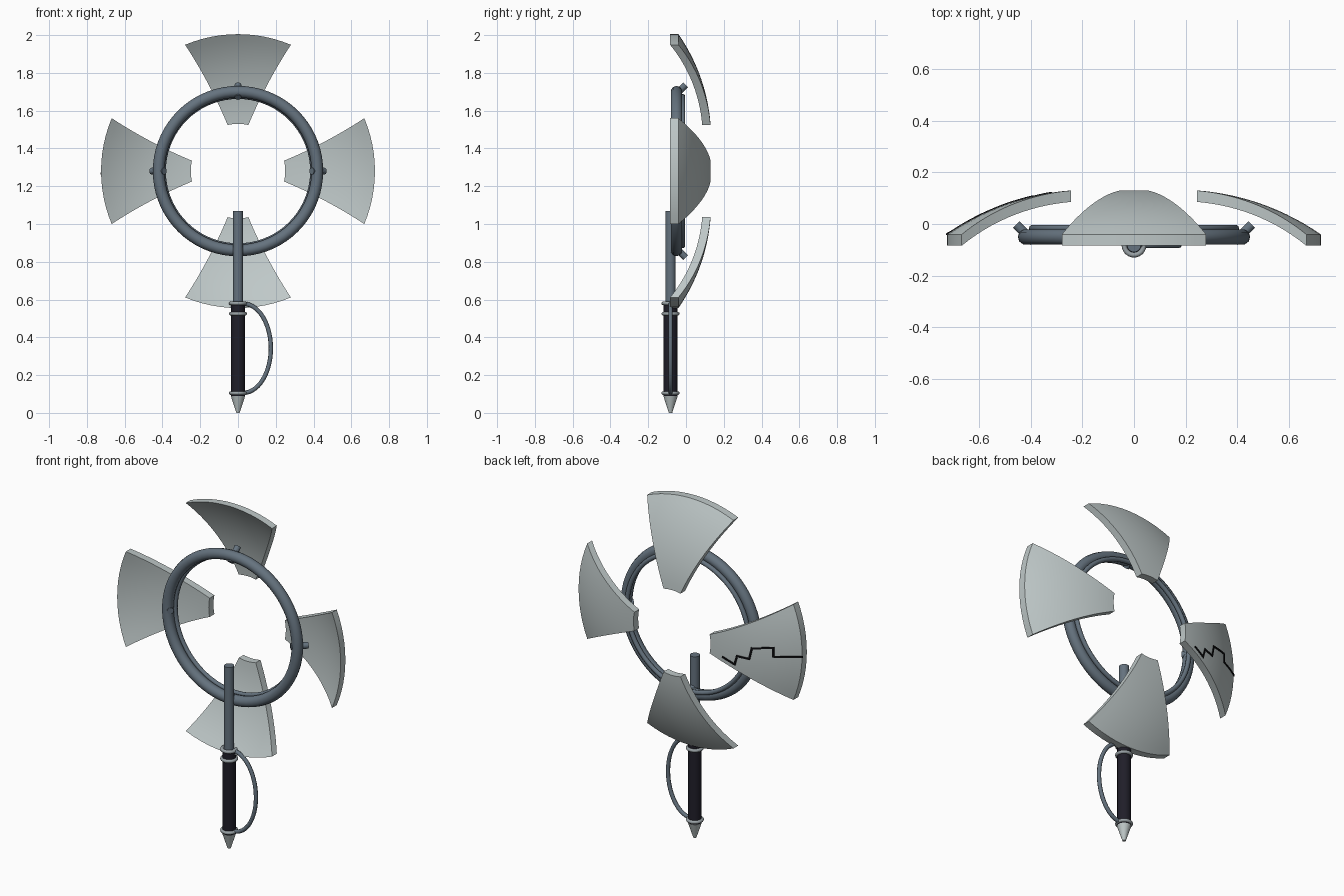
import bpy, bmesh, math
from mathutils import Vector

cube = bpy.data.objects.get("Cube")
if cube:
    bpy.data.objects.remove(cube, do_unlink=True)

HUB_Z = 1.28      # height of the ring centre
SHAFT_Y = -0.082  # depth of the shaft and grip axis


def material(name, rgb):
    m = bpy.data.materials.new(name)
    m.use_nodes = True
    m.diffuse_color = (*rgb, 1)
    bsdf = next(n for n in m.node_tree.nodes if n.type == 'BSDF_PRINCIPLED')
    bsdf.inputs["Base Color"].default_value = (*rgb, 1)
    return m


PALE = material("pale steel", (0.52, 0.58, 0.58))
SLATE = material("slate metal", (0.13, 0.17, 0.21))
GREY = material("mid grey metal", (0.32, 0.36, 0.38))
GRIP = material("dark grip", (0.014, 0.013, 0.022))
BLACK = material("black crack", (0.004, 0.004, 0.005))


def finish(ob, name, mat, angle=35):
    ob.name = name
    ob.data.materials.clear()
    ob.data.materials.append(mat)
    bpy.ops.object.select_all(action='DESELECT')
    ob.select_set(True)
    bpy.context.view_layer.objects.active = ob
    bpy.ops.object.shade_smooth_by_angle(angle=math.radians(angle))
    return ob


def from_bmesh(bm, name, mat, angle=35):
    bmesh.ops.recalc_face_normals(bm, faces=bm.faces)
    me = bpy.data.meshes.new(name)
    bm.to_mesh(me)
    bm.free()
    ob = bpy.data.objects.new(name, me)
    bpy.context.collection.objects.link(ob)
    return finish(ob, name, mat, angle)


def rod(name, a, b, r1, r2, mat, sides=24):
    a, b = Vector(a), Vector(b)
    bpy.ops.mesh.primitive_cone_add(vertices=sides, radius1=r1, radius2=r2,
                                    depth=(b - a).length, location=(a + b) / 2)
    ob = bpy.context.object
    ob.rotation_euler = (b - a).to_track_quat('Z', 'Y').to_euler()
    return finish(ob, name, mat)


def torus(name, loc, major, minor, mat, upright=False, segs=64, sides=12):
    bpy.ops.mesh.primitive_torus_add(
        major_segments=segs, minor_segments=sides, major_radius=major,
        minor_radius=minor, location=loc,
        rotation=(math.pi / 2 if upright else 0, 0, 0))
    return finish(bpy.context.object, name, mat, 50)


def depth(r):
    """Back surface of the dished blades at radius r from the hub."""
    return -0.833 + math.sqrt(0.966 ** 2 - (r - 0.173) ** 2)


# Four dished fan blades around the hub
def blade(name, turn, nr=14, nt=12):
    bm = bmesh.new()
    rows = []
    for i in range(nr + 1):
        u = i / nr
        r = 0.25 + 0.475 * u
        half = math.asin((0.055 + 0.225 * u - 0.04 * u * (1 - u)) / r)
        row = []
        for j in range(nt + 1):
            a = turn + half * (2 * j / nt - 1)
            row.append(bm.verts.new((r * math.sin(a), depth(r),
                                     HUB_Z + r * math.cos(a))))
        rows.append(row)
    for p, q in zip(rows, rows[1:]):
        for j in range(nt):
            bm.faces.new((p[j], p[j + 1], q[j + 1], q[j]))
    ext = bmesh.ops.extrude_face_region(bm, geom=bm.faces[:], use_keep_orig=True)
    moved = [g for g in ext["geom"] if isinstance(g, bmesh.types.BMVert)]
    bmesh.ops.translate(bm, verts=moved, vec=(0, -0.044, 0))
    from_bmesh(bm, name, PALE)


for k, side in enumerate(("top", "left", "bottom", "right")):
    turn = k * math.pi / 2
    blade(side + "_blade", turn)
    # Slanted peg through the ring behind each blade
    sx, cz = math.sin(turn), math.cos(turn)
    rod(side + "_peg", (0.39 * sx, -0.069, HUB_Z + 0.39 * cz),
        (0.457 * sx, -0.002, HUB_Z + 0.457 * cz), 0.018, 0.018, SLATE, 16)

# Zigzag crack laid on the back of the right blade
crack = [(0.325, -0.06), (0.39, -0.09), (0.405, -0.038), (0.47, -0.045),
         (0.485, 0.02), (0.593, 0.035), (0.593, -0.017), (0.724, -0.013)]
bm = bmesh.new()
for a, b in zip(crack, crack[1:]):
    a, b = Vector(a), Vector(b)
    d = (b - a).normalized() * 0.005
    n = Vector((-d.y, d.x))
    a, b = a - d, b + d
    pairs = []
    for i in range(7):
        p = a.lerp(b, i / 6)
        pairs.append([bm.verts.new((-q.x, depth(min(q.length, 0.725)) + 0.004,
                                    HUB_Z + q.y)) for q in (p - n, p + n)])
    strip = [bm.faces.new((p[0], p[1], q[1], q[0])) for p, q in zip(pairs, pairs[1:])]
    ext = bmesh.ops.extrude_face_region(bm, geom=strip, use_keep_orig=True)
    moved = [g for g in ext["geom"] if isinstance(g, bmesh.types.BMVert)]
    bmesh.ops.translate(bm, verts=moved, vec=(0, -0.007, 0))
from_bmesh(bm, "blade_crack", BLACK)

# Main ring and the slimmer ring behind it
torus("main_ring", (0, -0.05, HUB_Z), 0.42, 0.031, SLATE, True, 72, 10)
torus("inner_ring", (0, -0.017, HUB_Z), 0.395, 0.013, SLATE, True, 72, 10)

# Shaft, grip and pommel
rod("shaft", (0, SHAFT_Y, 0.55), (0, SHAFT_Y, 1.07), 0.027, 0.027, SLATE)
rod("grip", (0, SHAFT_Y, 0.09), (0, SHAFT_Y, 0.58), 0.037, 0.037, GRIP, 16)
rod("pommel", (0, SHAFT_Y, 0.0), (0, SHAFT_Y, 0.09), 0.009, 0.038, PALE)
for name, z in (("upper_collar", 0.58), ("middle_collar", 0.525), ("lower_collar", 0.105)):
    torus(name, (0, SHAFT_Y, z), 0.038, 0.010, GREY, segs=32, sides=10)

# Curved knuckle guard beside the grip
cu = bpy.data.curves.new("knuckle_guard", 'CURVE')
cu.dimensions = '3D'
cu.bevel_depth = 0.0115
cu.bevel_resolution = 2
cu.use_fill_caps = True
sp = cu.splines.new('POLY')
COUNT = 28
sp.points.add(COUNT)
for i, p in enumerate(sp.points):
    t = math.pi * (i / COUNT - 0.5)
    p.co = (0.028 + 0.146 * math.cos(t), SHAFT_Y, 0.342 + 0.236 * math.sin(t), 1)
guard = bpy.data.objects.new("knuckle_guard", cu)
bpy.context.collection.objects.link(guard)
bpy.ops.object.select_all(action='DESELECT')
guard.select_set(True)
bpy.context.view_layer.objects.active = guard
bpy.ops.object.convert(target='MESH')
finish(bpy.context.object, "knuckle_guard", SLATE, 50)
